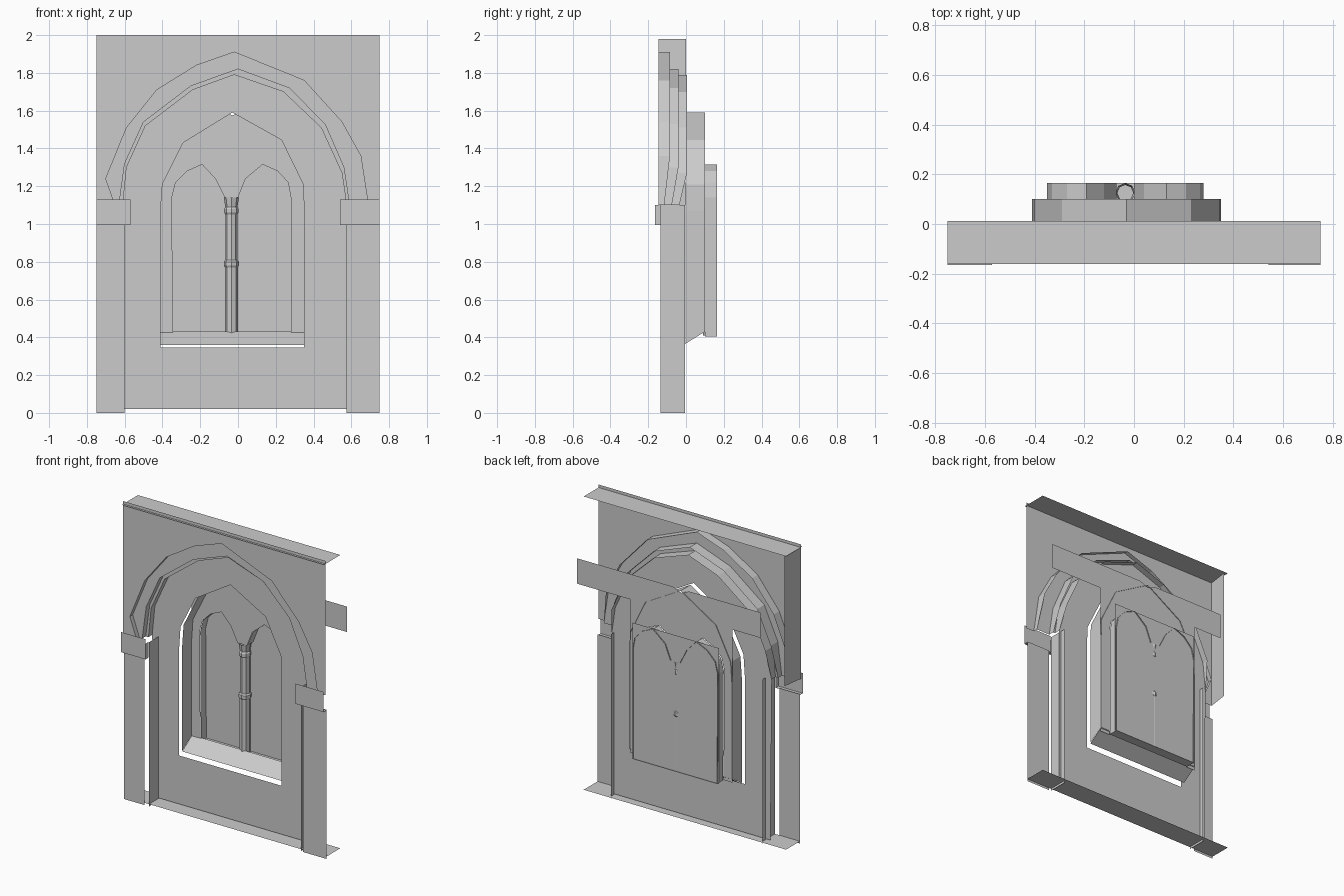
import bpy, bmesh, math

if "Cube" in bpy.data.objects:
    bpy.data.objects.remove(bpy.data.objects["Cube"])

def finish(name, bm):
    me = bpy.data.meshes.new(name)
    bm.to_mesh(me)
    bm.free()
    ob = bpy.data.objects.new(name, me)
    bpy.context.collection.objects.link(ob)
    return ob

def sheet(name, y, *loops):
    """Upright flat sheet at depth y; loops after the first are holes."""
    bm = bmesh.new()
    edges = []
    for loop in loops:
        vs = [bm.verts.new((x, y, z)) for x, z in loop]
        edges += [bm.edges.new((vs[i - 1], vs[i])) for i in range(len(vs))]
    bmesh.ops.triangle_fill(bm, use_beauty=True, edges=edges, normal=(0, -1, 0))
    return finish(name, bm)

def reveal(name, path, y0, y1, foot=0.0):
    """Ribbon following an (x, z) path from depth y0 to y1; foot pulls the back of both ends forward."""
    bm = bmesh.new()
    last = len(path) - 1
    a = [bm.verts.new((x, y0, z)) for x, z in path]
    b = [bm.verts.new((x, y1 - (foot if i in (0, last) else 0), z))
         for i, (x, z) in enumerate(path)]
    for i in range(last):
        bm.faces.new((a[i], a[i + 1], b[i + 1], b[i]))
    return finish(name, bm)

def panel(name, pts):
    bm = bmesh.new()
    bm.faces.new([bm.verts.new(p) for p in pts])
    return finish(name, bm)

def rect(x0, x1, z0, z1):
    return [(x0, z0), (x1, z0), (x1, z1), (x0, z1)]

def turned(name, x, y, profile, n=8):
    """Turned shaft from (radius, z) pairs."""
    bm = bmesh.new()
    rings = [[bm.verts.new((x + r * math.cos(2 * math.pi * i / n),
                            y + r * math.sin(2 * math.pi * i / n), z))
              for i in range(n)] for r, z in profile]
    for a, b in zip(rings, rings[1:]):
        for i in range(n):
            j = (i + 1) % n
            bm.faces.new((a[i], a[j], b[j], b[i]))
    return finish(name, bm)

# Arch orders, outermost to innermost
outer = [(-.65, 1.10), (-.70, 1.24), (-.59, 1.51), (-.43, 1.71), (-.22, 1.84),
         (-.02, 1.91), (.35, 1.76), (.55, 1.54), (.65, 1.36), (.69, 1.10)]
middle = [(-.63, 1.10), (-.60, 1.32), (-.50, 1.54), (-.25, 1.73), (0, 1.82),
          (.27, 1.72), (.46, 1.53), (.56, 1.30), (.59, 1.10)]
inner = [(-.61, 1.10), (-.59, 1.30), (-.49, 1.52), (-.24, 1.71), (-.02, 1.79),
         (.24, 1.70), (.44, 1.51), (.55, 1.27), (.575, 1.10)]

# Upper wall face and the stepped arch; the soffits run on behind the faces
sheet("upper_wall", -.145, [(-.75, 1.10)] + outer + [(.75, 1.10), (.75, 2), (-.75, 2)])
reveal("outer_arch_soffit", outer, -.145, -.085, .03)
sheet("outer_arch_face", -.115, outer + middle[::-1])
reveal("middle_arch_soffit", middle, -.115, -.04, .035)
sheet("middle_arch_face", -.077, middle + inner[::-1])
reveal("inner_arch_soffit", inner, -.077, .005, .04)

# Recessed wall with the window opening
window = [(-.41, .43), (-.41, 1.07), (-.40, 1.21), (-.29, 1.43), (-.03, 1.59),
          (.23, 1.445), (.345, 1.21), (.35, 1.07), (.35, .43)]
opening = [(-.41, .345)] + window[1:-1] + [(.35, .345)]
sheet("recessed_wall", -.037, [(-.60, .02)] + inner + [(.575, .02)], opening)
reveal("window_reveal", window, -.005, .10)
panel("window_sill", [(-.41, -.005, .36), (.35, -.005, .36), (.35, .10, .43), (-.41, .10, .43)])
for side, x in (("left", -.41), ("right", .35)):
    panel(side + "_sill_cheek", [(x, -.005, .365), (x, .10, .43), (x, -.005, .43)])

# Twin-lancet sheet with its wide head band
lancet = [(-.345, .405), (-.35, 1.14), (-.33, 1.22), (-.27, 1.28), (-.19, 1.315),
          (-.12, 1.24), (-.07, 1.14), (0, 1.14), (.04, 1.24), (.13, 1.315),
          (.21, 1.28), (.265, 1.22), (.28, 1.14), (.28, .405)]
sheet("lancet_wall", .095, [(-.41, .405)] + lancet + [
    (.35, .405), (.35, 1.43), (.74, 1.43), (.74, 1.60), (.03, 1.60),
    (-.03, 1.575), (-.09, 1.60), (-.62, 1.60), (-.62, 1.43), (-.41, 1.43)])
reveal("left_lancet_reveal", lancet[:7], .10, .165)
reveal("right_lancet_reveal", lancet[7:], .10, .165)
reveal("lancet_sill", [(-.345, .405), (.28, .405)], .10, .165)
sheet("window_backing", .158, rect(-.355, .285, .405, 1.315))

# Dividing column against the backing
turned("window_column", -.035, .125,
       [(.034, .41), (.034, .77), (.040, .78), (.040, .80), (.032, .81), (.032, 1.05),
        (.038, 1.06), (.038, 1.08), (.032, 1.09), (.040, 1.14)])

# Piers, inner jambs and impost blocks on both sides
for side, edge, pier, block in (("left", -.75, -.60, -.57), ("right", .75, .575, .54)):
    sheet(side + "_pier", -.135, rect(edge, pier, 0, 1.0))
    jamb = -.565 if side == "left" else .56
    reveal(side + "_jamb", [(jamb, 0), (jamb, 1.10)], -.135, -.005)
    sheet(side + "_impost_face", -.165, rect(edge, block, .995, 1.13))
    reveal(side + "_impost_underside", [(edge, .995), (block, .995)], -.165, -.135)
    reveal(side + "_impost_return", [(block, .995), (block, 1.10)], -.165, -.135)

# Left edge, top and bottom closing strips
panel("left_edge", [(-.75, -.145, 1.10), (-.73, 0, 1.10), (-.73, 0, 1.98), (-.75, -.145, 1.98)])
reveal("top_edge", [(-.75, 1.98), (.75, 1.98)], -.16, .012)
reveal("bottom_edge", [(-.75, .015), (.75, .015)], -.135, .012)
